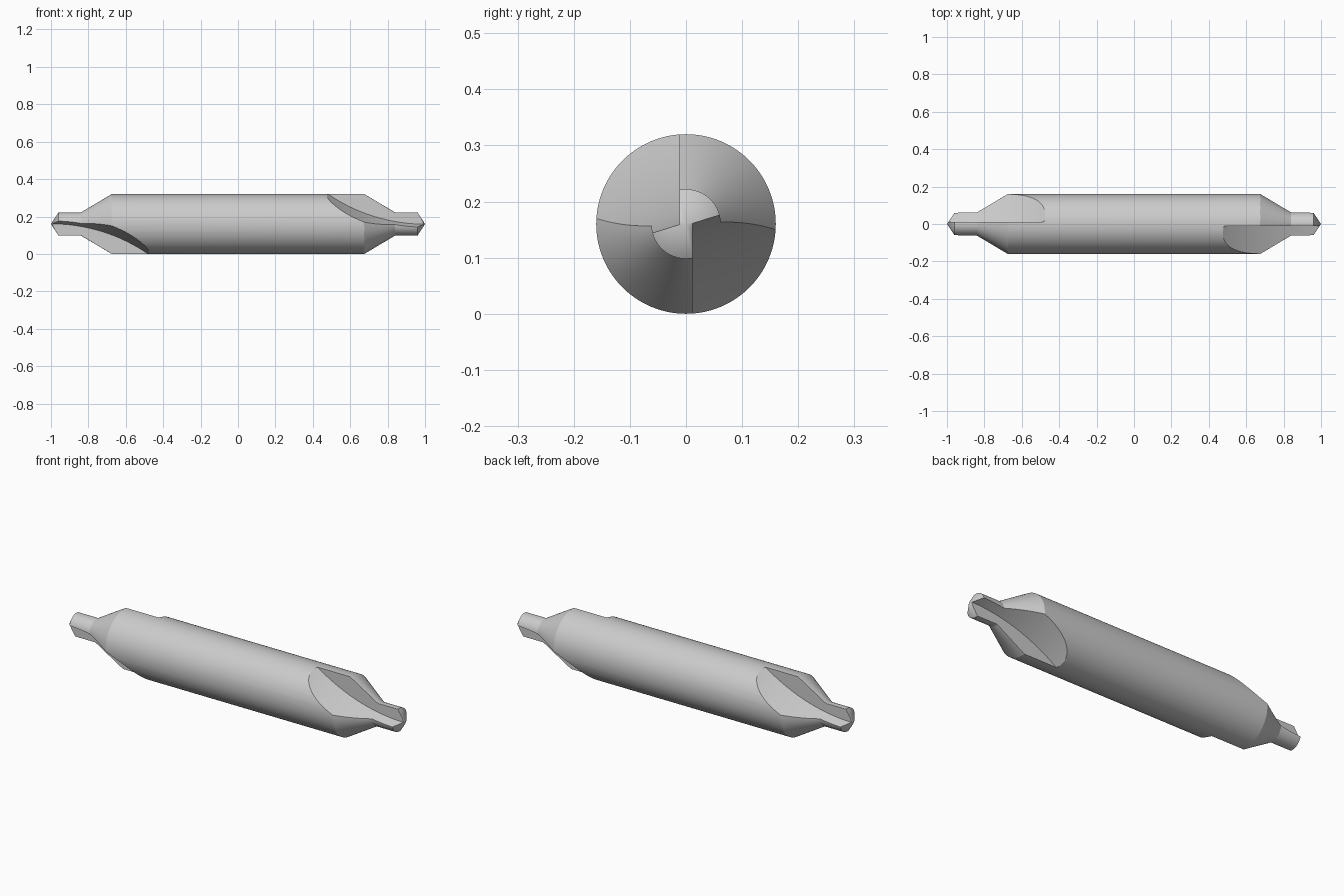
import bpy, bmesh, math
from mathutils import Matrix, Vector

if "Cube" in bpy.data.objects:
    bpy.data.objects.remove(bpy.data.objects["Cube"])

R = 0.16          # body radius, also the height of the axis
SEG = 96


def make_object(name, bm):
    bmesh.ops.recalc_face_normals(bm, faces=bm.faces[:])
    me = bpy.data.meshes.new(name)
    bm.to_mesh(me)
    bm.free()
    ob = bpy.data.objects.new(name, me)
    bpy.context.collection.objects.link(ob)
    return ob


# Double-ended turned body: pointed pilot, countersink cone, shank
half = [(1.0, 0.0), (0.96, 0.062), (0.84, 0.062), (0.675, R)]
profile = half + [(-x, r) for x, r in reversed(half)]
bm = bmesh.new()
pts = [bm.verts.new((x, 0, r)) for x, r in profile]
edges = [bm.edges.new(pair) for pair in zip(pts, pts[1:])]
bmesh.ops.spin(bm, geom=pts + edges, cent=(0, 0, 0), axis=(1, 0, 0),
               angle=2 * math.pi, steps=SEG, use_merge=True)
bmesh.ops.remove_doubles(bm, verts=bm.verts[:], dist=1e-5)
body = make_object("centre_drill", bm)

# Flute cutter section: circular floor rising toward the shank
ARC_R = 0.917
floor = [(1.1, 0.003)]
for i in range(25):
    x = 1.0 - 0.56 * i / 24
    floor.append((x, 0.003 + ARC_R - math.sqrt(ARC_R ** 2 - (1 - x) ** 2)))
section = floor + [(0.44, 0.6), (1.1, 0.6)]


def add_flute(bm, turn):
    # The floor slopes down away from the flat wall beside the web
    rings = [[bm.verts.new(turn @ Vector((x, y, z + 0.33 * y))) for x, z in section]
             for y in (-0.012, -0.3)]
    bm.faces.new(rings[0])
    bm.faces.new(rings[1][::-1])
    n = len(section)
    for i in range(n):
        j = (i + 1) % n
        bm.faces.new((rings[0][i], rings[1][i], rings[1][j], rings[0][j]))


# Two opposite flutes on each end
bm = bmesh.new()
for end in (0, math.pi):
    for side in (0, math.pi):
        add_flute(bm, Matrix.Rotation(end, 3, 'Z') @ Matrix.Rotation(side, 3, 'X'))
cutter = make_object("flute_cutter", bm)
cutter.hide_render = True

mod = body.modifiers.new("flutes", 'BOOLEAN')
mod.operation = 'DIFFERENCE'
mod.solver = 'EXACT'
mod.object = cutter
bpy.context.view_layer.objects.active = body
body.select_set(True)
bpy.ops.object.modifier_apply(modifier=mod.name)
bpy.data.objects.remove(cutter)

body.location.z = R
bpy.ops.object.shade_smooth_by_angle(angle=math.radians(20))
